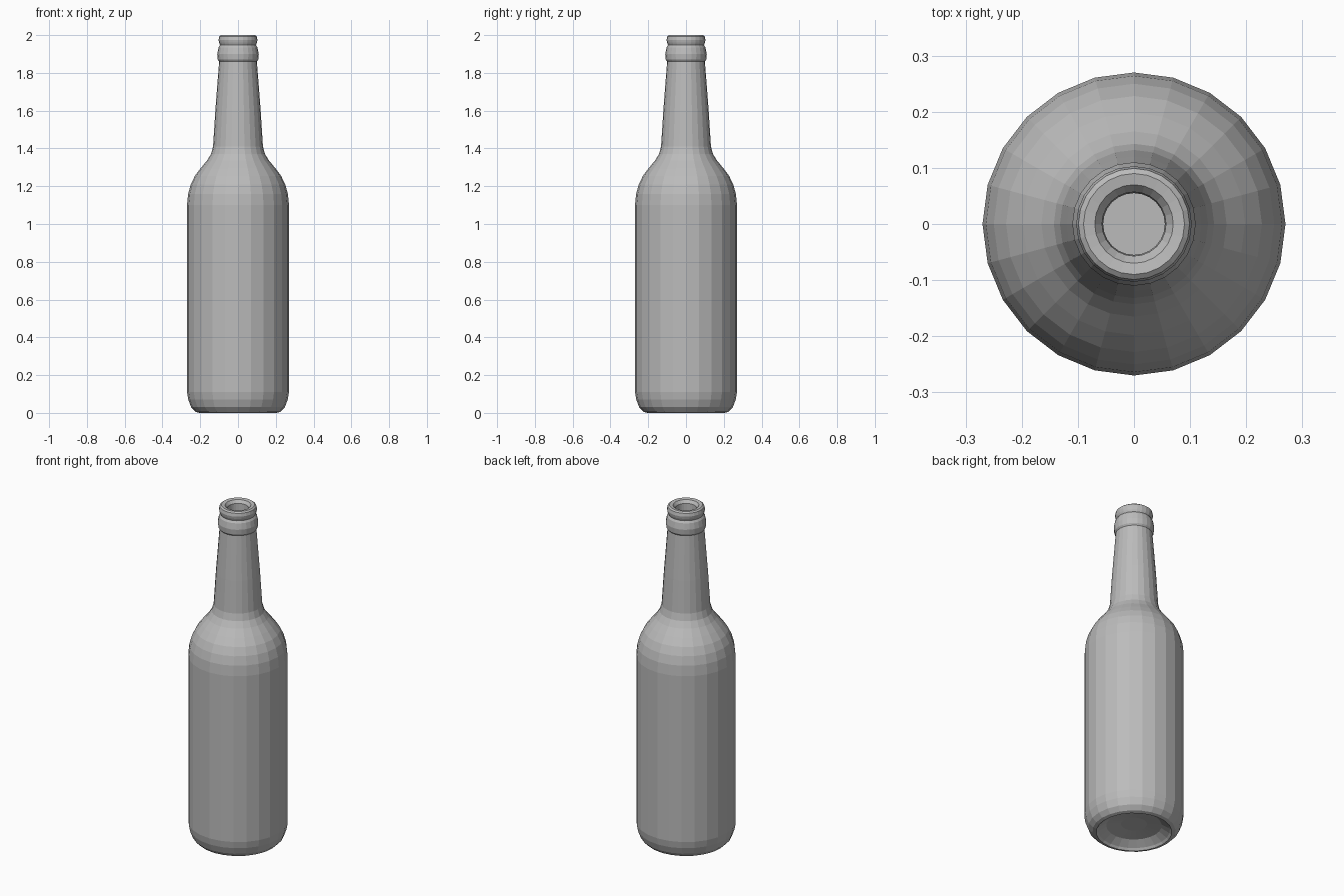
import bpy
import bmesh
from math import cos, sin, tau

old = bpy.data.objects.get("Cube")
if old:
    bpy.data.objects.remove(old, do_unlink=True)

SIDES = 24


def material(name, colour):
    mat = bpy.data.materials.new(name)
    mat.use_nodes = True
    mat.diffuse_color = colour
    mat.node_tree.nodes["Principled BSDF"].inputs["Base Color"].default_value = colour
    return mat


def lathe(name, profile, mat):
    """Revolve (radius, height) points; both ends close on the axis."""
    bm = bmesh.new()
    rings = []
    for r, z in profile:
        rings.append([bm.verts.new((r * cos(tau * i / SIDES), r * sin(tau * i / SIDES), z))
                      for i in range(SIDES)])
    for low, high in zip(rings, rings[1:]):
        for i in range(SIDES):
            j = (i + 1) % SIDES
            bm.faces.new((low[i], low[j], high[j], high[i]))
    bm.faces.new(rings[0][::-1])
    bm.faces.new(rings[-1])
    bmesh.ops.recalc_face_normals(bm, faces=bm.faces)
    mesh = bpy.data.meshes.new(name)
    bm.to_mesh(mesh)
    bm.free()
    mesh.materials.append(mat)
    obj = bpy.data.objects.new(name, mesh)
    bpy.context.collection.objects.link(obj)
    return obj


glass = material("grey glass", (0.5, 0.5, 0.5, 1))

# Hollow underside and rounded heel
base = [(0.07, 0.05), (0.15, 0.04), (0.195, 0.012), (0.205, 0), (0.225, 0.006),
        (0.248, 0.03), (0.263, 0.07), (0.27, 0.11)]
# Straight body and rounded shoulder
body = [(0.27, 1.1), (0.264, 1.16), (0.25, 1.21), (0.228, 1.255), (0.198, 1.295),
        (0.165, 1.335), (0.143, 1.37), (0.132, 1.41)]
# Tapered neck, bead and rolled lip
neck = [(0.12, 1.6), (0.1, 1.86), (0.107, 1.87), (0.11, 1.9), (0.103, 1.935),
        (0.095, 1.947), (0.1, 1.96), (0.103, 1.975), (0.099, 1.993), (0.09, 2.0)]
# Mouth and inner wall
inside = [(0.07, 1.997), (0.057, 1.98), (0.055, 1.9), (0.09, 1.41), (0.23, 1.12),
          (0.23, 0.11), (0.15, 0.08)]

lathe("bottle", base + body + neck + inside, glass)
